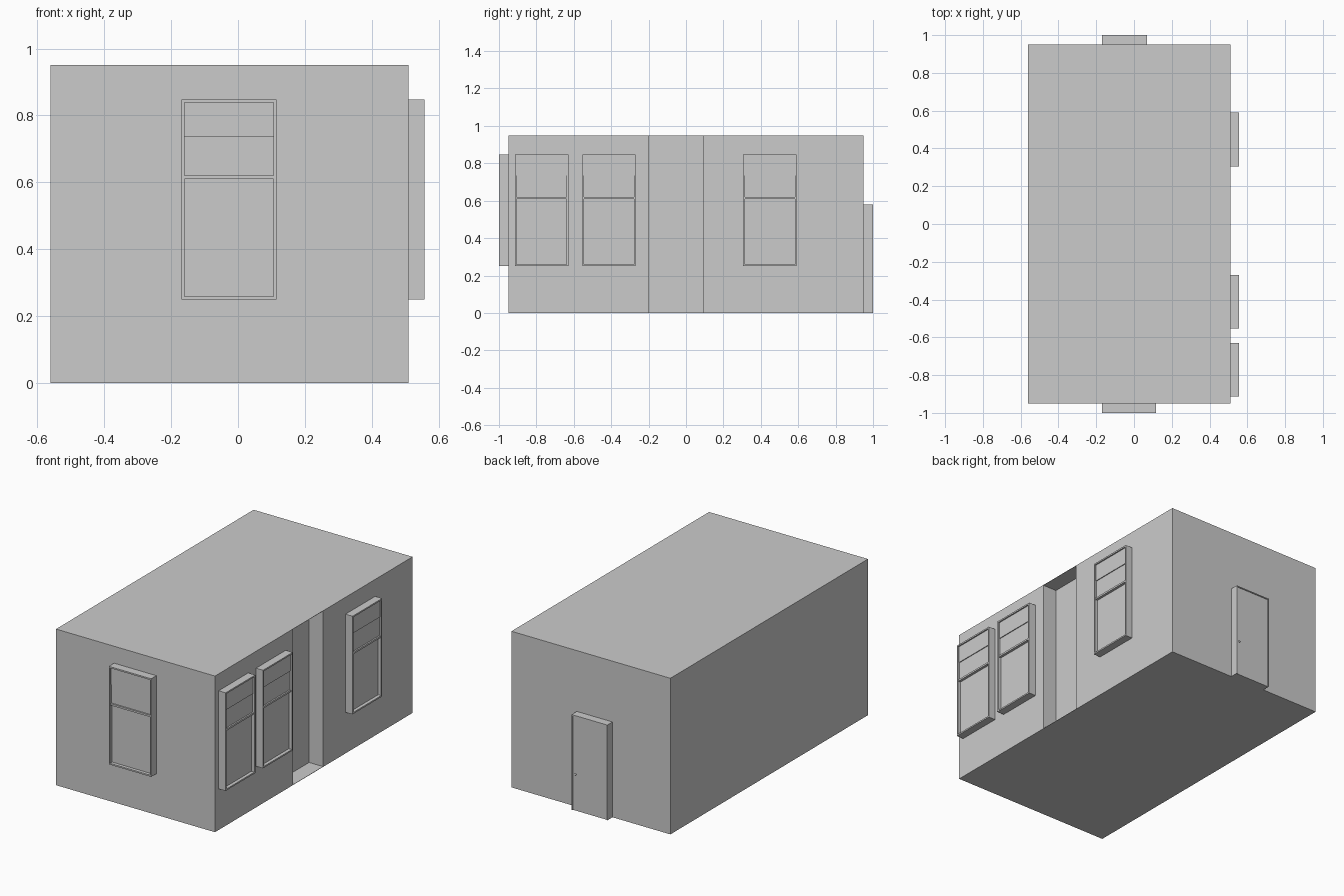
import bpy, bmesh, math
from mathutils import Matrix, Vector

if "Cube" in bpy.data.objects:
    bpy.data.objects.remove(bpy.data.objects["Cube"])


def boxes(name, parts, matrix=Matrix()):
    """One object from several (min corner, max corner) boxes."""
    bm = bmesh.new()
    for lo, hi in parts:
        lo, hi = Vector(lo), Vector(hi)
        m = Matrix.Translation((lo + hi) / 2) @ Matrix.Diagonal((*(hi - lo), 1))
        bmesh.ops.create_cube(bm, size=1, matrix=m)
    mesh = bpy.data.meshes.new(name)
    bm.to_mesh(mesh)
    bm.free()
    ob = bpy.data.objects.new(name, mesh)
    ob.matrix_world = matrix
    bpy.context.collection.objects.link(ob)
    return ob


# building block with a shallow full-height niche in the right wall
X0, X1, Y, H = -0.56, 0.51, 0.95, 0.95
walls = boxes("building_walls", [((X0, -Y, 0), (X1, Y, H))])
cutter = boxes("niche_cutter", [((0.416, -0.2, 0.002), (0.6, 0.09, H - 0.002))])
cutter.hide_render = True
cut = walls.modifiers.new("niche", 'BOOLEAN')
cut.object = cutter
cut.solver = 'EXACT'
bpy.context.view_layer.objects.active = walls
bpy.ops.object.modifier_apply(modifier=cut.name)
bpy.data.objects.remove(cutter)


def window(name, matrix, depth):
    """Window facing local -y, with the wall plane at y = 0."""
    w, z0, z1, t = 0.1425, 0.25, 0.847, 0.009
    frame = [
        ((-w, -depth, z0), (-w + t, 0, z1)),
        ((w - t, -depth, z0), (w, 0, z1)),
        ((-w + t, -depth, z0), (w - t, 0, z0 + t)),
        ((-w + t, -depth, z1 - t), (w - t, 0, z1)),
        ((-w + t, -depth + 0.004, 0.61), (w - t, 0, 0.621)),
    ]
    boxes(name + "_frame", frame, matrix)
    # panes step back from top to bottom
    levels = [(0.735, z1 - t, 0.008), (0.621, 0.735, 0.013), (z0 + t, 0.61, 0.02)]
    panes = [((-w + t, -depth + d, a), (w - t, 0, b)) for a, b, d in levels]
    boxes(name + "_panes", panes, matrix)


window("front_window", Matrix.Translation((-0.027, -Y, 0)), 0.05)
turn = Matrix.Rotation(math.radians(90), 4, 'Z')
for i, y in enumerate((-0.772, -0.412, 0.448)):
    window(f"side_window_{i + 1}", Matrix.Translation((X1, y, 0)) @ turn, 0.047)

# back door: surround, leaf and knob
a, b, top, t = -0.17, 0.07, 0.58, 0.006
boxes("door_surround", [
    ((a, Y, 0), (a + t, 1, top)),
    ((b - t, Y, 0), (b, 1, top)),
    ((a + t, Y, top - t), (b - t, 1, top)),
])
boxes("door_leaf", [((a + t, Y, 0), (b - t, 0.995, top - t))])
bpy.ops.mesh.primitive_uv_sphere_add(segments=12, ring_count=8, radius=0.006,
                                     location=(0.047, 0.995, 0.22))
knob = bpy.context.object
knob.name = "door_knob"
bpy.ops.object.shade_smooth_by_angle()
